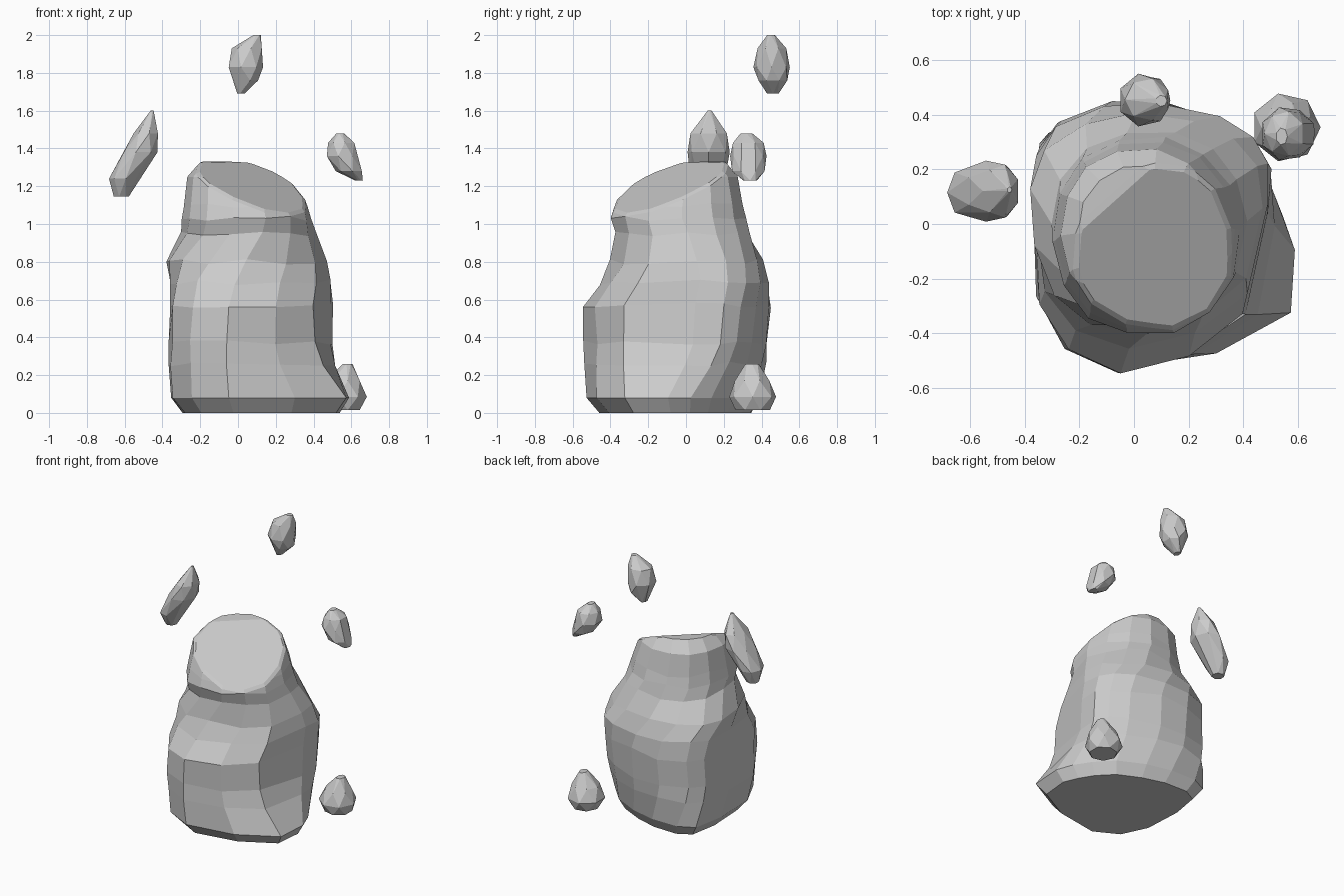
import bpy, bmesh, math, random
from mathutils import Vector

if "Cube" in bpy.data.objects:
    bpy.data.objects.remove(bpy.data.objects["Cube"])

random.seed(4)


def finish(bm, name):
    bmesh.ops.recalc_face_normals(bm, faces=bm.faces)
    mesh = bpy.data.meshes.new(name)
    bm.to_mesh(mesh)
    bm.free()
    obj = bpy.data.objects.new(name, mesh)
    bpy.context.collection.objects.link(obj)
    return obj


def spow(v, p):
    return math.copysign(abs(v) ** p, v)


def unit(points):
    """Scale an outline so its bounding box is -1..1."""
    xs, ys = zip(*points)
    return [Vector((2 * (x - min(xs)) / (max(xs) - min(xs)) - 1,
                    2 * (y - min(ys)) / (max(ys) - min(ys)) - 1)) for x, y in points]


# Outlines of the boulder at the foot, the belly and the head
foot = unit([(.59, -.1), (.54, .02), (.47, .13), (.36, .25), (.18, .34), (0, .39), (-.2, .39),
             (-.31, .33), (-.35, .1), (-.34, -.22), (-.24, -.43), (-.05, -.54), (.3, -.48), (.57, -.33)])
belly = unit([(.49, .05), (.5, .2), (.45, .29), (.34, .37), (.13, .44), (-.08, .45), (-.27, .38),
              (-.34, .28), (-.36, 0), (-.34, -.29), (-.24, -.46), (-.05, -.55), (.2, -.48), (.40, -.33)])
SIDES = len(foot)
head = unit([(spow(math.cos(a), .92), spow(math.sin(a), .92))
             for a in (2 * math.pi * (i + .1) / SIDES for i in range(SIDES))])

# Stacked rings: z, x min, x max, y min, y max, blend (0 foot, 1 belly, 2 head)
rings = [
    (0.00, -.29, .54, -.46, .34, 0),
    (0.08, -.35, .59, -.53, .39, 0),
    (0.26, -.37, .52, -.54, .42, .65),
    (0.37, -.37, .50, -.54, .43, .95),
    (0.57, -.36, .50, -.55, .45, 1),
    (0.69, -.37, .50, -.46, .45, 1.15),
    (0.80, -.385, .47, -.40, .41, 1.5),
    (0.95, -.30, .41, -.375, .34, 1.85),
    (1.03, -.295, .385, -.40, .315, 2),
    (1.10, -.285, .365, -.38, .30, 2),
    (1.25, -.265, .31, -.32, .27, 2),
    (1.33, -.20, .26, -.25, .21, 2),
]
bm = bmesh.new()
loops = []
for z, x0, x1, y0, y1, t in rings:
    loop = []
    for i in range(SIDES):
        p = foot[i].lerp(belly[i], t) if t <= 1 else belly[i].lerp(head[i], t - 1)
        r = 1 + random.uniform(-.01, .015)
        dz = random.uniform(-.015, .015) if .1 < z < 1.2 else 0
        loop.append(bm.verts.new(((x0 + x1) / 2 + p.x * r * (x1 - x0) / 2,
                                  (y0 + y1) / 2 + p.y * r * (y1 - y0) / 2, z + dz)))
    loops.append(loop)
for lo, hi in zip(loops, loops[1:]):
    for i in range(SIDES):
        j = (i + 1) % SIDES
        bm.faces.new((lo[i], lo[j], hi[j], hi[i]))
bm.faces.new(loops[0][::-1])
bm.faces.new(loops[-1])

# Slanted facet on the head, with a chamfered rim
bmesh.ops.bisect_plane(bm, geom=bm.verts[:] + bm.edges[:] + bm.faces[:],
                       plane_co=(0, 0, 1.268), plane_no=Vector((.34, -.38, 1)).normalized(),
                       clear_outer=True)
bmesh.ops.remove_doubles(bm, verts=bm.verts[:], dist=.008)
rim = [e for e in bm.edges if e.is_boundary]
bmesh.ops.holes_fill(bm, edges=rim, sides=0)
bmesh.ops.bevel(bm, geom=rim, offset=.04, offset_type='OFFSET', segments=1,
                affect='EDGES', clamp_overlap=True, profile=.5)
finish(bm, "boulder")


# Small stones: hulls around a few elliptical rings (x, y, z, rx, ry)
def stone(name, sections, sides=7):
    bm = bmesh.new()
    for k, (x, y, z, rx, ry) in enumerate(sections):
        for i in range(sides):
            a = 2 * math.pi * (i + .5 * (k % 2)) / sides
            bm.verts.new((x + rx * 1.04 * math.cos(a), y + ry * 1.04 * math.sin(a), z))
    bmesh.ops.convex_hull(bm, input=bm.verts[:])
    bmesh.ops.delete(bm, geom=[v for v in bm.verts if not v.link_faces], context='VERTS')
    bmesh.ops.dissolve_limit(bm, angle_limit=math.radians(8),
                             verts=bm.verts[:], edges=bm.edges[:])
    finish(bm, name)


stone("left_floating_stone", [
    (-.455, .125, 1.60, .008, .01), (-.485, .12, 1.48, .065, .095),
    (-.52, .12, 1.38, .09, .11), (-.61, .115, 1.24, .07, .09),
    (-.62, .12, 1.145, .04, .04)])
stone("top_floating_stone", [
    (.10, .45, 2.00, .02, .02), (.05, .455, 1.93, .08, .075),
    (.037, .453, 1.83, .092, .095), (.05, .46, 1.76, .06, .075),
    (.015, .46, 1.69, .02, .03)])
stone("right_floating_stone", [
    (.54, .32, 1.48, .02, .03), (.55, .33, 1.43, .07, .08),
    (.55, .33, 1.36, .085, .095), (.59, .33, 1.28, .07, .085),
    (.64, .34, 1.23, .02, .035)])
stone("ground_stone", [
    (.58, .35, .26, .025, .035), (.56, .35, .17, .09, .09),
    (.555, .353, .085, .122, .122), (.56, .353, .015, .09, .09)])
